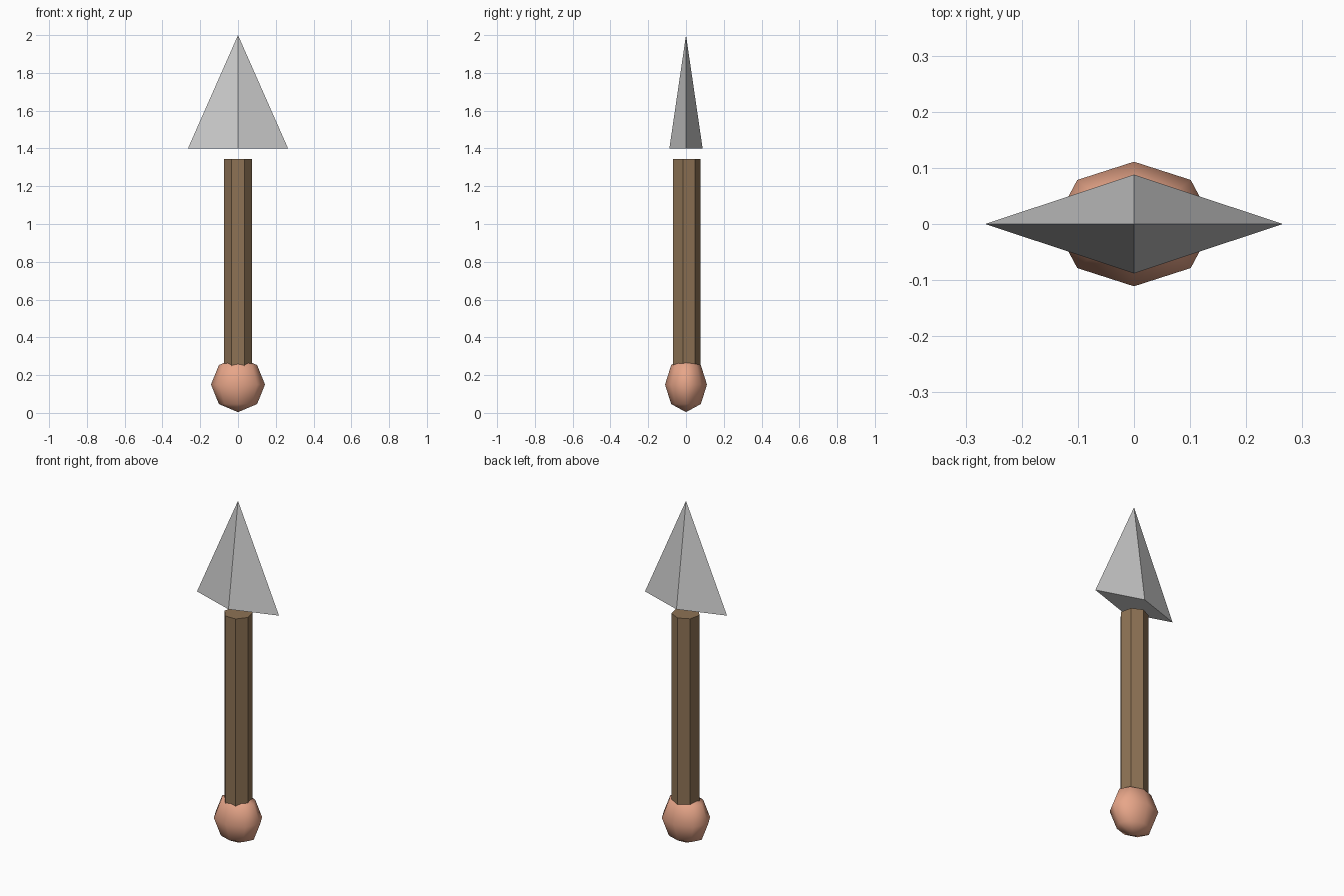
import bpy
from math import radians

if "Cube" in bpy.data.objects:
    bpy.data.objects.remove(bpy.data.objects["Cube"])


def cone(name, sides, r1, r2, z0, z1, scale=(1, 1)):
    bpy.ops.mesh.primitive_cone_add(vertices=sides, radius1=r1, radius2=r2,
                                    depth=z1 - z0, location=(0, 0, (z0 + z1) / 2))
    ob = bpy.context.object
    ob.name = name
    ob.scale = (scale[0], scale[1], 1)
    return ob


def paint(ob, name, rgb):
    mat = bpy.data.materials.new(name)
    mat.diffuse_color = (*rgb, 1)
    mat.use_nodes = True
    mat.node_tree.nodes["Principled BSDF"].inputs["Base Color"].default_value = mat.diffuse_color
    ob.data.materials.append(mat)


# Flattened four-sided spear point, floating just above the shaft
cone("spear_head", 4, 1, 0, 1.4, 2.0, (0.265, 0.088))

# Seven-sided wooden shaft
shaft = cone("shaft", 7, 0.077, 0.077, 0.15, 1.345)
paint(shaft, "wood", (0.27, 0.17, 0.09))

# Low-poly, smooth-shaded pommel at the foot
bpy.ops.mesh.primitive_uv_sphere_add(segments=8, ring_count=4, radius=1,
                                     location=(0, 0, 0.15))
pommel = bpy.context.object
pommel.name = "pommel"
pommel.scale = (0.143, 0.111, 0.146)
bpy.ops.object.shade_smooth()
paint(pommel, "copper", (0.80, 0.38, 0.25))
